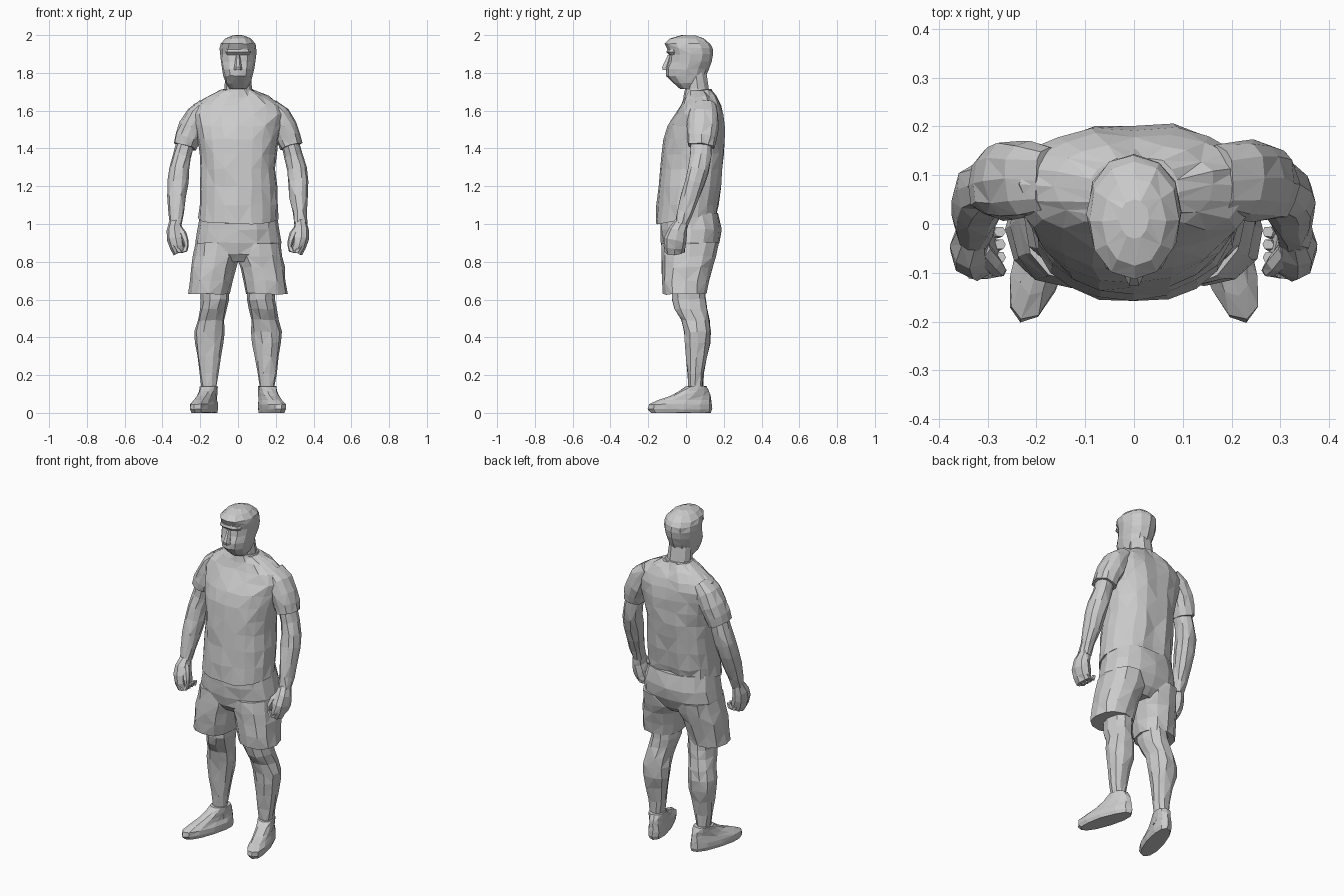
import bpy, bmesh, math, random
from mathutils import Vector, Matrix

random.seed(4)
UP = Vector((0, 0, 1))


def ring(z, x0, x1, y0, y1):
    """Cross-section from its bounds: centre and radii."""
    return ((x0 + x1) / 2, (y0 + y1) / 2, z, (x1 - x0) / 2, (y1 - y0) / 2)


def loft(name, rings, n=10, p=2.3, follow=False, jitter=0.003, side=1,
         tilt=0.0, groove=0.0, matrix=None):
    """Skin rounded cross-sections into a faceted closed body."""
    bm = bmesh.new()
    loops = []
    for i, (cx, cy, cz, rx, ry) in enumerate(rings):
        rot = Matrix.Identity(3)
        if follow:
            a = Vector(rings[max(i - 1, 0)][:3])
            b = Vector(rings[min(i + 1, len(rings) - 1)][:3])
            d = (b - a) if b.z > a.z else (a - b)
            rot = UP.rotation_difference(d).to_matrix()
        loop = []
        for k in range(n):
            t = 2 * math.pi * k / n
            c, s = math.cos(t), math.sin(t)
            v = Vector((rx * math.copysign(abs(c) ** (2 / p), c),
                        ry * math.copysign(abs(s) ** (2 / p), s), 0))
            if i == 0:
                v.z += tilt * v.y
            if groove and s > 0.99:
                v.y -= groove
            v = rot @ v + Vector((cx, cy, cz))
            if matrix:
                v = matrix @ v
            v += Vector([random.uniform(-jitter, jitter) for _ in range(3)])
            loop.append(bm.verts.new((v.x * side, v.y, max(v.z, 0))))
        loops.append(loop)
    for j, (a, b) in enumerate(zip(loops, loops[1:])):
        for k in range(n):
            m = (k + 1) % n
            if (j + k) % 2:
                bm.faces.new((a[k], a[m], b[m]))
                bm.faces.new((a[k], b[m], b[k]))
            else:
                bm.faces.new((a[k], a[m], b[k]))
                bm.faces.new((a[m], b[m], b[k]))
    bm.faces.new(loops[0])
    bm.faces.new(loops[-1])
    bmesh.ops.recalc_face_normals(bm, faces=bm.faces)
    mesh = bpy.data.meshes.new(name)
    bm.to_mesh(mesh)
    bm.free()
    obj = bpy.data.objects.new(name, mesh)
    bpy.context.collection.objects.link(obj)
    return obj


def sym(z, rx, y0, y1):
    return ring(z, -rx, rx, y0, y1)


# Head: jaw, face, overhanging hair and crown
loft("head", [sym(1.715, .045, -.03, .06), sym(1.745, .066, -.065, .08),
              sym(1.785, .078, -.105, .105), sym(1.82, .085, -.108, .12),
              sym(1.86, .092, -.095, .135), sym(1.90, .096, -.088, .142),
              sym(1.93, .098, -.10, .142), sym(1.955, .092, -.112, .128),
              sym(1.982, .065, -.085, .095), sym(1.998, .03, -.03, .05)],
     n=12, p=2.1, jitter=.002)
loft("nose", [sym(1.815, .022, -.126, -.08), sym(1.83, .02, -.13, -.08),
              sym(1.895, .01, -.098, -.07)], n=6, p=2, jitter=0)
loft("brow", [sym(1.895, .06, -.088, -.03), sym(1.91, .068, -.105, -.03),
              sym(1.925, .065, -.1, -.03)], n=10, jitter=.001)
loft("neck", [sym(1.66, .082, .0, .14), sym(1.72, .072, .0, .122),
              sym(1.80, .068, -.01, .11)], n=10, p=2, jitter=.002)
loft("collar", [sym(1.67, .095, -.015, .155), sym(1.715, .08, -.006, .135)],
     n=12, p=2, jitter=.001)

# Shirt body, hem rising towards the back
loft("shirt", [sym(1.03, .21, -.16, .172), sym(1.10, .207, -.153, .178),
               sym(1.20, .204, -.147, .19), sym(1.29, .20, -.14, .202),
               sym(1.37, .203, -.132, .208), sym(1.45, .215, -.12, .21),
               sym(1.52, .235, -.093, .21), sym(1.58, .25, -.055, .202),
               sym(1.63, .232, -.027, .187), sym(1.675, .165, -.01, .165),
               sym(1.71, .09, .0, .138)],
     n=20, p=2.2, jitter=.005, tilt=.19, groove=.012)

# Shorts: seat
loft("shorts_seat", [sym(.80, .06, -.09, .11), sym(.84, .20, -.12, .15),
                     sym(.90, .228, -.13, .178), sym(.97, .217, -.136, .187),
                     sym(1.06, .20, -.135, .172)], n=16, p=2.4, jitter=.004)

for side, tag in ((1, "left"), (-1, "right")):
    # Shorts leg
    loft("shorts_leg_" + tag,
         [ring(.63, .04, .262, -.12, .105), ring(.70, .028, .255, -.125, .118),
          ring(.77, .012, .248, -.128, .138), ring(.83, -.005, .238, -.13, .158),
          ring(.90, .0, .225, -.125, .17)], n=12, p=2.3, jitter=.005, side=side)
    # Leg: thigh, knee, calf, ankle
    loft("leg_" + tag,
         [ring(.07, .11, .195, .005, .095), ring(.14, .115, .195, .01, .09),
          ring(.21, .105, .203, .006, .094), ring(.30, .09, .217, .0, .112),
          ring(.37, .077, .228, -.006, .13), ring(.43, .072, .23, -.012, .135),
          ring(.49, .07, .215, -.028, .128), ring(.55, .06, .202, -.062, .112),
          ring(.60, .05, .195, -.078, .107), ring(.70, .05, .20, -.08, .10)],
         n=10, p=2.2, jitter=.004, side=side)
    # Shoe, turned outwards
    place = Matrix.Translation((.155, .05, 0)) @ Matrix.Rotation(math.radians(17), 4, 'Z')
    loft("shoe_sole_" + tag,
         [ring(0, -.05, .048, -.245, .085), ring(.02, -.054, .054, -.262, .092),
          ring(.045, -.054, .054, -.258, .09), ring(.068, -.046, .046, -.205, .086),
          ring(.09, -.044, .044, -.14, .082), ring(.115, -.044, .044, -.09, .075),
          ring(.14, -.046, .046, -.055, .062)],
         n=12, p=2.3, jitter=.002, side=side, matrix=place)
    # Sleeve
    loft("sleeve_" + tag,
         [(.17, .09, 1.625, .045, .07), (.212, .092, 1.575, .066, .08),
          (.245, .09, 1.51, .068, .083), (.268, .085, 1.455, .066, .078),
          (.282, .08, 1.41, .06, .072)],
         n=12, follow=True, jitter=.004, side=side)
    # Arm: upper arm, elbow, forearm, wrist
    loft("arm_" + tag,
         [(.27, .08, 1.46, .046, .055), (.295, .078, 1.36, .049, .055),
          (.311, .066, 1.29, .054, .058), (.319, .046, 1.22, .055, .056),
          (.323, .02, 1.14, .049, .05), (.327, -.005, 1.06, .039, .041),
          (.33, -.025, 1.0, .034, .036)],
         n=10, follow=True, jitter=.004, side=side)
    # Half-closed hand: palm, curled fingers, thumb
    loft("hand_" + tag,
         [(.33, -.022, 1.01, .033, .035), (.335, -.042, .965, .04, .05),
          (.332, -.055, .92, .042, .06), (.322, -.06, .88, .04, .058),
          (.308, -.06, .85, .034, .048)],
         n=8, follow=True, jitter=.003, side=side)
    for f in range(4):
        y = -.1 + .026 * f
        loft("finger_%d_%s" % (f + 1, tag),
             [(.33, y, .885, .016, .014), (.308, y, .848, .016, .014),
              (.285, y + .004, .855, .015, .013), (.275, y + .006, .88, .012, .011)],
             n=6, jitter=.001, side=side)
    loft("thumb_" + tag,
         [(.312, -.055, .975, .02, .02), (.29, -.08, .945, .019, .019),
          (.278, -.094, .91, .016, .016), (.273, -.096, .88, .011, .012)],
         n=6, follow=True, jitter=.001, side=side)
